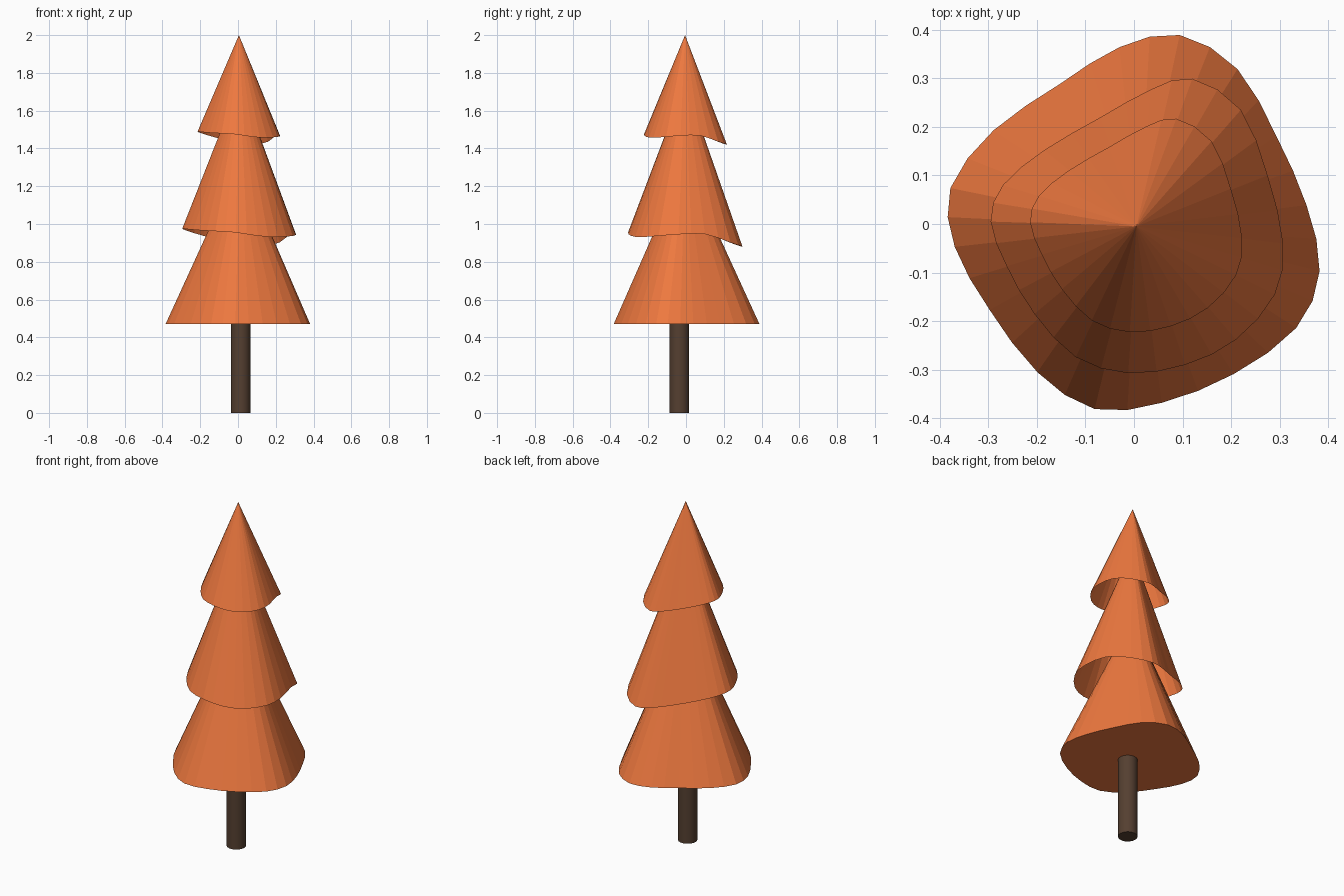
import bpy, bmesh
from mathutils import Vector

if "Cube" in bpy.data.objects:
    bpy.data.objects.remove(bpy.data.objects["Cube"])


def material(name, rgb):
    m = bpy.data.materials.new(name)
    m.diffuse_color = (*rgb, 1)
    m.use_nodes = True
    m.node_tree.nodes["Principled BSDF"].inputs["Base Color"].default_value = m.diffuse_color
    return m


ORANGE = material("orange foliage", (0.86, 0.19, 0.05))
BROWN = material("dark bark", (0.09, 0.05, 0.03))


def smooth_loop(points):
    """Double the point count of a closed loop with rounded in-between points."""
    p = [Vector(q) for q in points]
    n = len(p)
    out = []
    for i in range(n):
        a, b, c, d = p[i - 1], p[i], p[(i + 1) % n], p[(i + 2) % n]
        out += [b, (b + c) * 0.5625 - (a + d) * 0.0625]
    return out


def tier(name, rim, apex, closed):
    bm = bmesh.new()
    ring = [bm.verts.new(p) for p in rim]
    tip = bm.verts.new(apex)
    for i, v in enumerate(ring):
        bm.faces.new((v, ring[(i + 1) % len(ring)], tip))
    if closed:
        bm.faces.new(ring[::-1])
    mesh = bpy.data.meshes.new(name)
    bm.to_mesh(mesh)
    bm.free()
    mesh.materials.append(ORANGE)
    ob = bpy.data.objects.new(name, mesh)
    bpy.context.collection.objects.link(ob)


# Rounded four-cornered outline of the lowest tier, counter-clockwise
base = [(0.094, 0.389), (-0.030, 0.364), (-0.153, 0.288), (-0.289, 0.193),
        (-0.378, 0.074), (-0.369, -0.047), (-0.297, -0.177), (-0.199, -0.305),
        (-0.081, -0.381), (0.057, -0.368), (0.205, -0.309), (0.334, -0.214),
        (0.382, -0.097), (0.355, 0.039), (0.293, 0.181), (0.213, 0.319)]

# Wavy rim of the upper tiers: x, y and height offset
wavy = [(0.120, 0.299, -0.062), (0.035, 0.277, -0.056), (-0.070, 0.219, -0.035),
        (-0.185, 0.152, -0.004), (-0.270, 0.080, 0.022), (-0.295, 0.005, 0.034),
        (-0.262, -0.087, 0.030), (-0.205, -0.185, 0.025), (-0.120, -0.274, 0.020),
        (-0.012, -0.307, 0.013), (0.105, -0.290, -0.005), (0.210, -0.238, -0.011),
        (0.290, -0.145, -0.005), (0.307, -0.040, 0.003), (0.275, 0.100, 0.005),
        (0.220, 0.235, -0.040)]


def upper_rim(z, s):
    return smooth_loop([(x * s, y * s, z + dz * s) for x, y, dz in wavy])


# Foliage tiers
tier("lower_foliage", smooth_loop([(x, y, 0.47) for x, y in base]), (0.01, -0.005, 1.33), True)
tier("middle_foliage", upper_rim(0.942, 1.0), (0.01, -0.005, 1.75), False)
tier("top_foliage", upper_rim(1.465, 0.725), (0.005, -0.005, 2.0), False)

# Trunk
bpy.ops.mesh.primitive_cylinder_add(vertices=32, radius=0.052, depth=0.49,
                                    location=(0.014, -0.035, 0.245))
trunk = bpy.context.object
trunk.name = "trunk"
trunk.data.materials.append(BROWN)
bpy.ops.object.shade_smooth_by_angle()
